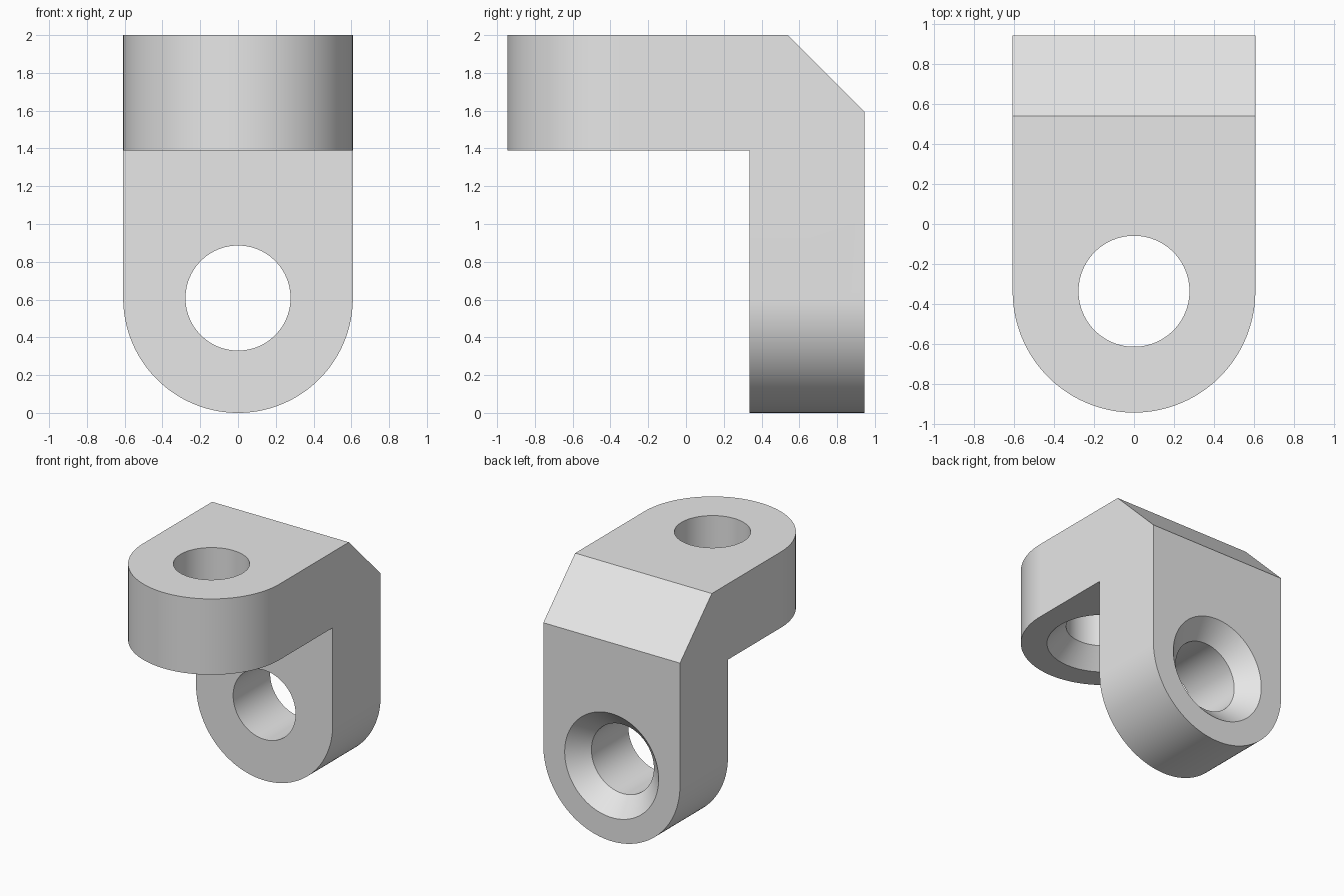
import bpy, bmesh, math
from mathutils import Matrix, Vector

cube = bpy.data.objects.get("Cube")
if cube:
    bpy.data.objects.remove(cube, do_unlink=True)

R = 0.608          # half width and end radius
DEPTH = 0.945      # half depth
INNER_Y = 0.335    # inner face of the upright leg
INNER_Z = 1.39     # underside of the arm
HOLE, SINK = 0.278, 0.14
SEG = 96

# Local frames: leg shapes run along +y, arm shapes run along -z
LEG_FRAME = Matrix.Translation((0, 0, R)) @ Matrix.Rotation(-math.pi / 2, 4, "X")
ARM_FRAME = Matrix.Translation((0, R - DEPTH, 0)) @ Matrix.Rotation(math.pi, 4, "X")


def finish(name, bm):
    bmesh.ops.recalc_face_normals(bm, faces=bm.faces)
    mesh = bpy.data.meshes.new(name)
    bm.to_mesh(mesh)
    bm.free()
    obj = bpy.data.objects.new(name, mesh)
    bpy.context.collection.objects.link(obj)
    return obj


def prism(name, points, direction, frame=Matrix()):
    """Extrude a closed outline along a direction."""
    bm = bmesh.new()
    face = bm.faces.new([bm.verts.new(p) for p in points])
    new = bmesh.ops.extrude_face_region(bm, geom=[face])["geom"]
    verts = [v for v in new if isinstance(v, bmesh.types.BMVert)]
    bmesh.ops.translate(bm, verts=verts, vec=Vector(direction))
    bm.transform(frame)
    return finish(name, bm)


def round_end(name, frame):
    """Long bar with one semicircular end, used to trim the bracket."""
    pts = [(R * math.cos(math.pi * i / SEG), R * math.sin(math.pi * i / SEG), -3)
           for i in range(SEG + 1)]
    return prism(name, pts + [(-R, -2, -3), (R, -2, -3)], (0, 0, 6), frame)


def countersunk_hole(name, start, end, frame):
    """Straight bore that flares at 45 degrees to the far face."""
    bm = bmesh.new()
    rings = []
    for z, r in ((start, HOLE), (end - SINK, HOLE), (end + 0.1, HOLE + SINK + 0.1)):
        rings.append([bm.verts.new((r * math.cos(math.tau * i / SEG),
                                    r * math.sin(math.tau * i / SEG), z))
                      for i in range(SEG)])
    for a, b in zip(rings, rings[1:]):
        for i in range(SEG):
            j = (i + 1) % SEG
            bm.faces.new((a[i], a[j], b[j], b[i]))
    bm.faces.new(rings[0])
    bm.faces.new(rings[-1])
    bm.transform(frame)
    return finish(name, bm)


# Bracket body: L-shaped side profile with a chamfered outer corner
profile = [(-DEPTH, 2), (0.54, 2), (DEPTH, 1.595), (DEPTH, 0),
           (INNER_Y, 0), (INNER_Y, INNER_Z), (-DEPTH, INNER_Z)]
bracket = prism("angle_bracket", [(-0.8, y, z) for y, z in profile], (1.6, 0, 0))

# Rounded ends and countersunk bores
cuts = [
    ("INTERSECT", round_end("leg_trim", LEG_FRAME)),
    ("INTERSECT", round_end("arm_trim", ARM_FRAME)),
    ("DIFFERENCE", countersunk_hole("leg_bore", 0.1, DEPTH, LEG_FRAME)),
    ("DIFFERENCE", countersunk_hole("arm_bore", -2.2, -INNER_Z, ARM_FRAME)),
]
bpy.context.view_layer.objects.active = bracket
for operation, cutter in cuts:
    mod = bracket.modifiers.new(cutter.name, "BOOLEAN")
    mod.operation, mod.object, mod.solver = operation, cutter, "EXACT"
    bpy.ops.object.modifier_apply(modifier=mod.name)
    bpy.data.objects.remove(cutter, do_unlink=True)

# Plain grey material
grey = bpy.data.materials.new("light_grey")
grey.use_nodes = True
colour = (0.8, 0.8, 0.8, 1)
grey.diffuse_color = colour
grey.node_tree.nodes["Principled BSDF"].inputs["Base Color"].default_value = colour
bracket.data.materials.clear()
bracket.data.materials.append(grey)

bpy.ops.object.select_all(action="DESELECT")
bracket.select_set(True)
bpy.ops.object.shade_smooth_by_angle(angle=math.radians(30))
